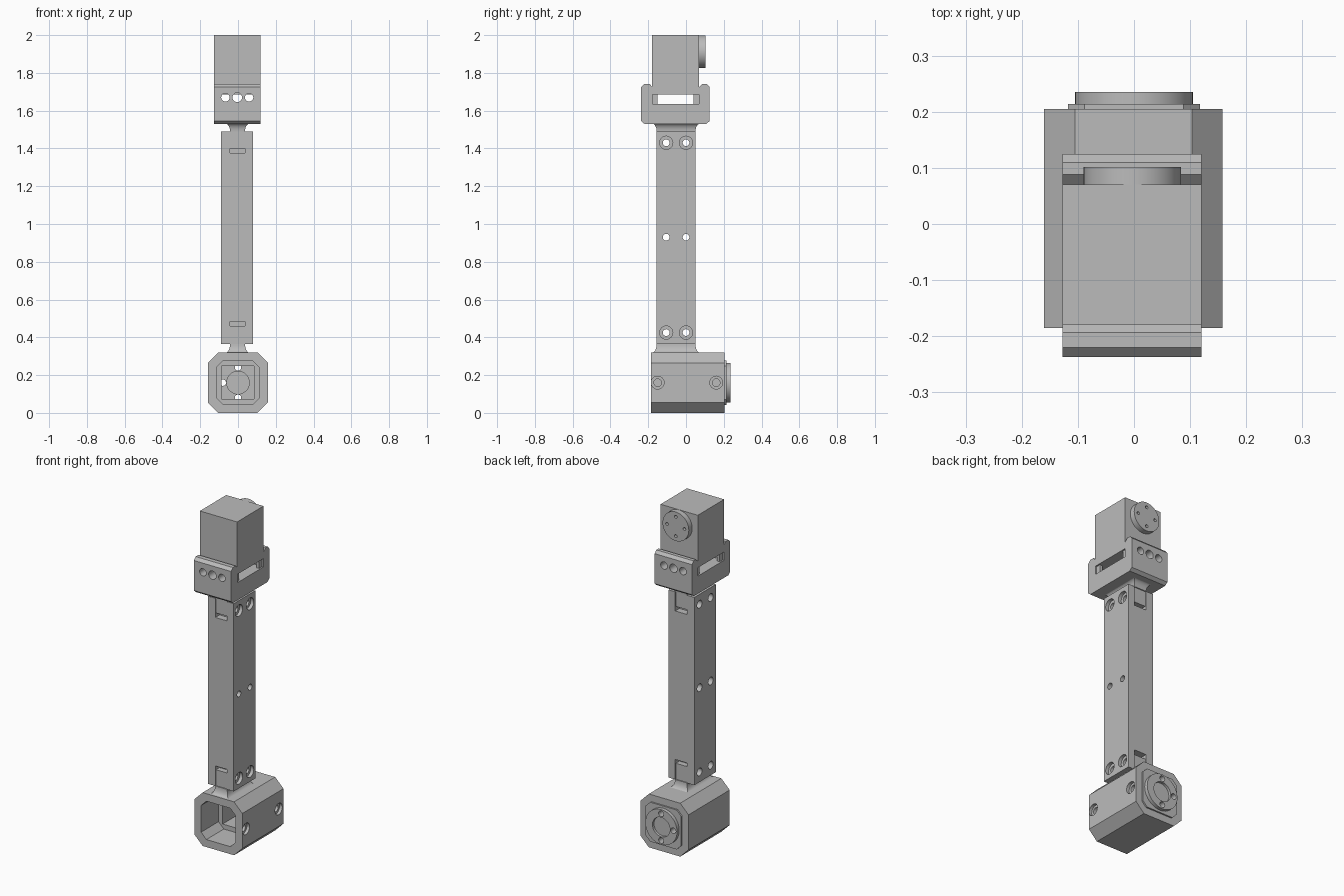
import bpy, bmesh, math

cube = bpy.data.objects.get("Cube")
if cube:
    bpy.data.objects.remove(cube, do_unlink=True)

GREY = (0.5, 0.5, 0.5, 1)
mat = bpy.data.materials.new("machined grey")
mat.use_nodes = True
mat.diffuse_color = GREY
mat.node_tree.nodes["Principled BSDF"].inputs["Base Color"].default_value = GREY


def loft(name, rings):
    """Closed solid through a series of matching point rings."""
    bm = bmesh.new()
    loops = [[bm.verts.new(p) for p in ring] for ring in rings]
    n = len(loops[0])
    for a, b in zip(loops, loops[1:]):
        for i in range(n):
            j = (i + 1) % n
            bm.faces.new((a[i], a[j], b[j], b[i]))
    bm.faces.new(loops[0])
    bm.faces.new(loops[-1])
    bmesh.ops.recalc_face_normals(bm, faces=bm.faces)
    mesh = bpy.data.meshes.new(name)
    bm.to_mesh(mesh)
    bm.free()
    mesh.materials.append(mat)
    obj = bpy.data.objects.new(name, mesh)
    bpy.context.collection.objects.link(obj)
    return obj


def prism(name, axis, outline, lo, hi):
    """Extrude a 2D outline along x, y or z."""
    place = {"x": lambda u, v, w: (w, u, v),
             "y": lambda u, v, w: (u, w, v),
             "z": lambda u, v, w: (u, v, w)}[axis]
    return loft(name, [[place(u, v, w) for u, v in outline] for w in (lo, hi)])


def rect(u0, u1, v0, v1, c=0):
    """Rectangle outline, with chamfered corners if c is set."""
    if not c:
        return [(u0, v0), (u1, v0), (u1, v1), (u0, v1)]
    return [(u0 + c, v0), (u1 - c, v0), (u1, v0 + c), (u1, v1 - c),
            (u1 - c, v1), (u0 + c, v1), (u0, v1 - c), (u0, v0 + c)]


def circle(u, v, r, n=32):
    return [(u + r * math.cos(math.tau * i / n), v + r * math.sin(math.tau * i / n))
            for i in range(n)]


def cut(obj, axis, outline, lo, hi):
    """Subtract a prism and bake the result."""
    tool = prism("cutter", axis, outline, lo, hi)
    tool.hide_render = True
    mod = obj.modifiers.new("cut", "BOOLEAN")
    mod.operation, mod.solver, mod.object = "DIFFERENCE", "EXACT", tool
    graph = bpy.context.evaluated_depsgraph_get()
    mesh = bpy.data.meshes.new_from_object(obj.evaluated_get(graph))
    obj.modifiers.clear()
    obj.data = mesh
    bpy.data.objects.remove(tool, do_unlink=True)


parts = []

# Lower housing: chamfered tube, open at the front
housing = prism("lower_housing", "y", rect(-0.16, 0.158, 0, 0.32, 0.055), -0.185, 0.205)
cut(housing, "y", rect(-0.115, 0.113, 0.045, 0.275, 0.035), -0.3, -0.02)
cut(housing, "y", rect(-0.088, 0.086, 0.073, 0.247), -0.1, 0.15)
cut(housing, "y", circle(0, 0.16, 0.06), 0.1, 0.18)
for y in (-0.15, 0.16):
    cut(housing, "x", circle(y, 0.16, 0.034), 0.14, 0.3)
    cut(housing, "x", circle(y, 0.16, 0.02), 0.118, 0.3)

# Output flange on the back of the housing
plate = prism("flange_plate", "y", rect(-0.118, 0.118, 0.042, 0.278, 0.03), 0.2, 0.214)
flange = prism("output_flange", "y", circle(0, 0.16, 0.105, 48), 0.21, 0.235)
cut(flange, "y", circle(0, 0.16, 0.058), 0.22, 0.3)
for u, v in ((-0.08, 0), (0, 0.08), (0, -0.08)):
    for part in (housing, plate, flange):
        cut(part, "y", circle(u, 0.16 + v, 0.017, 20), 0.1, 0.3)
parts += [housing, plate, flange]

# Long beam with end pockets and cross holes
X0, X1, Y0, Y1 = -0.09, 0.08, -0.155, 0.05
T0, T1 = -0.042, 0.037
beam = prism("beam", "z", rect(X0, X1, Y0, Y1), 0.365, 1.49)
for outer, inner, end in ((1.5, 1.4, 1.375), (0.35, 0.46, 0.485)):
    for face, depth_sign in ((Y0, 1), (Y1, -1)):
        for a, b, depth in ((outer, inner, 0.006), (inner, end, 0.04)):
            ys = sorted((face - 0.05 * depth_sign, face + depth * depth_sign))
            cut(beam, "y", rect(T0, T1, min(a, b), max(a, b)), *ys)
for z in (0.425, 0.93, 1.43):
    for y in (-0.105, 0):
        cut(beam, "x", circle(y, z, 0.018, 24), -0.2, 0.2)
        cut(beam, "x", circle(y, z, 0.023, 24), -0.2, -0.06)
        if z != 0.93:
            cut(beam, "x", circle(y, z, 0.035, 24), 0.06, 0.2)
parts.append(beam)


# Flared necks joining the beam to its end fittings
def neck(name, z_beam, z_end, flare):
    rings = []
    for i in range(9):
        a = math.pi / 2 * i / 8
        e = flare * (1 - math.cos(a))
        z = z_beam + (z_end - z_beam) * math.sin(a)
        rings.append([(x, y, z) for x, y in rect(T0 - e, T1 + e, Y0 - e, Y1 + e)])
    parts.append(loft(name, rings))


neck("lower_neck", 0.365, 0.318, 0.026)
neck("upper_neck", 1.49, 1.532, 0.026)

# U-shaped bracket with chamfered wall tops
M0, M1 = -0.127, 0.12
side = [(-0.22, 1.53), (0.107, 1.53), (0.125, 1.545), (0.125, 1.725), (0.11, 1.742),
        (0.088, 1.742), (0.07, 1.725), (0.07, 1.635), (-0.178, 1.635),
        (-0.178, 1.725), (-0.193, 1.742), (-0.22, 1.742), (-0.237, 1.725), (-0.237, 1.545)]
bracket = prism("bracket", "x", side, M0, M1)
for x, r in ((-0.067, 0.022), (-0.004, 0.025), (0.059, 0.022)):
    cut(bracket, "y", circle(x, 1.67, r, 24), -0.4, 0.4)
parts.append(bracket)

# Upper motor, raised on small corner feet
parts.append(prism("upper_motor", "z", rect(M0, M1, -0.18, 0.07), 1.685, 2))
for x in (-0.118, 0.094):
    for y in (-0.18, 0.04):
        parts.append(prism("motor_foot", "z", rect(x, x + 0.017, y, y + 0.03), 1.63, 1.69))

# Motor output disc with screw holes
disc = prism("motor_disc", "y", circle(-0.003, 1.912, 0.087, 48), 0.065, 0.102)
for i in range(4):
    a = math.pi / 2 * i
    cut(disc, "y", circle(-0.003 + 0.058 * math.cos(a), 1.912 + 0.058 * math.sin(a), 0.009, 16),
        0.08, 0.2)
parts.append(disc)

# Smooth round walls, keep machined edges crisp
bpy.ops.object.select_all(action="DESELECT")
for obj in parts:
    obj.select_set(True)
bpy.context.view_layer.objects.active = parts[0]
bpy.ops.object.shade_smooth_by_angle(angle=math.radians(30))
